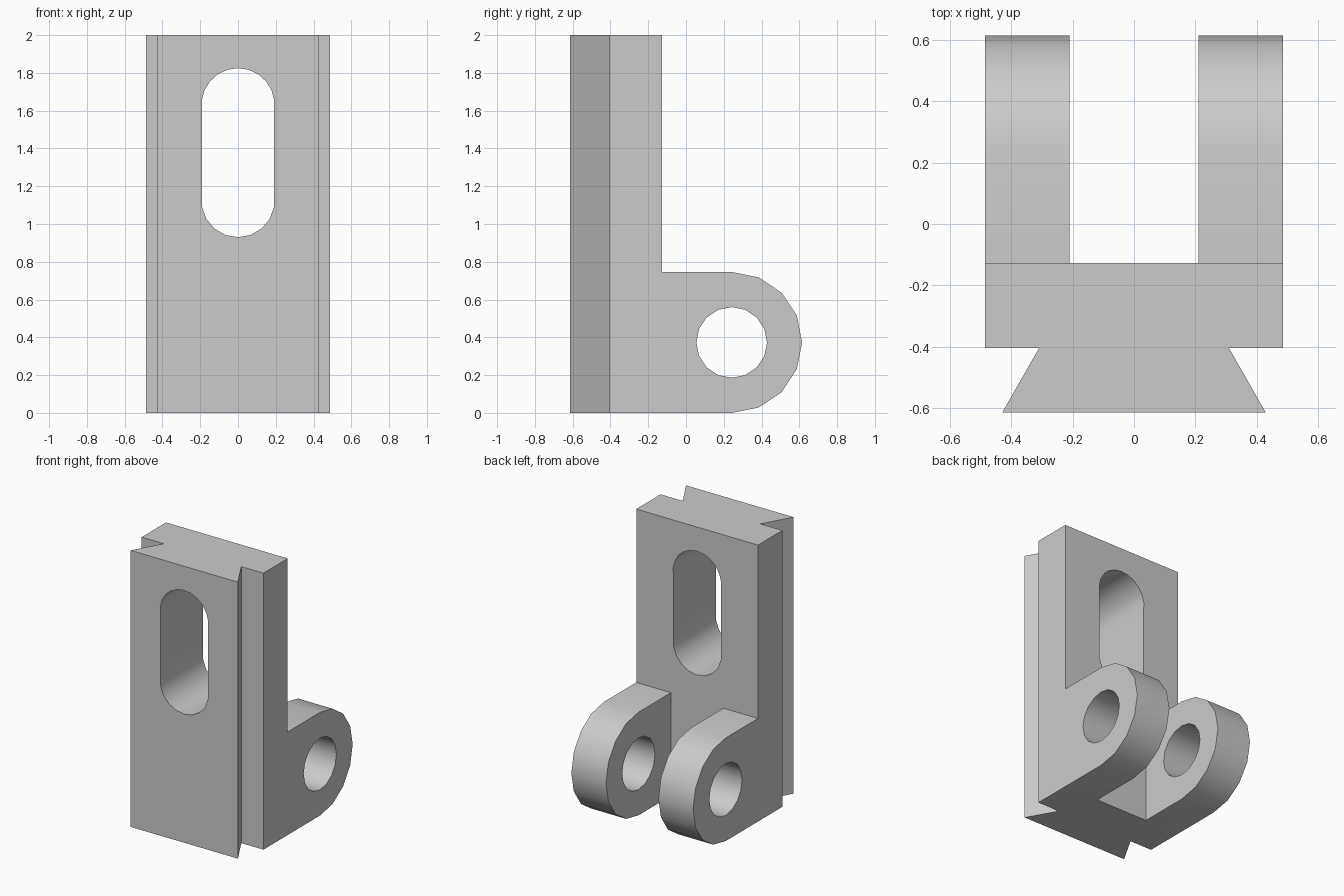
import bpy
import bmesh
from math import cos, sin, radians

cube = bpy.data.objects.get("Cube")
if cube:
    bpy.data.objects.remove(cube, do_unlink=True)

grey = bpy.data.materials.new("plain grey")
grey.use_nodes = True
colour = (0.6, 0.6, 0.6, 1)
grey.diffuse_color = colour
grey.node_tree.nodes["Principled BSDF"].inputs["Base Color"].default_value = colour


def arc(cx, cy, r, start, end, steps):
    """Points on a circular arc, angles in degrees."""
    angles = [radians(start + (end - start) * i / steps) for i in range(steps + 1)]
    return [(cx + r * cos(a), cy + r * sin(a)) for a in angles]


def prism(name, outline, axis, low, high):
    """Extrude a 2D outline along one axis."""
    place = {"x": lambda p: (low, p[0], p[1]),
             "y": lambda p: (p[0], low, p[1]),
             "z": lambda p: (p[0], p[1], low)}[axis]
    bm = bmesh.new()
    face = bm.faces.new([bm.verts.new(place(p)) for p in outline])
    extruded = bmesh.ops.extrude_face_region(bm, geom=[face])["geom"]
    shift = [high - low if a == axis else 0 for a in "xyz"]
    bmesh.ops.translate(bm, vec=shift,
                        verts=[v for v in extruded if isinstance(v, bmesh.types.BMVert)])
    bmesh.ops.recalc_face_normals(bm, faces=bm.faces)
    mesh = bpy.data.meshes.new(name)
    bm.to_mesh(mesh)
    bm.free()
    mesh.materials.append(grey)
    obj = bpy.data.objects.new(name, mesh)
    bpy.context.collection.objects.link(obj)
    return obj


def cut(target, cutter):
    """Subtract a cutter and remove it."""
    cutter.hide_render = True
    mod = target.modifiers.new("cut", "BOOLEAN")
    mod.operation = "DIFFERENCE"
    mod.solver = "EXACT"
    mod.object = cutter
    bpy.context.view_layer.objects.active = target
    bpy.ops.object.modifier_apply(modifier=mod.name)
    bpy.data.objects.remove(cutter, do_unlink=True)


HALF, FRONT, STEP, BACK = 0.487, -0.615, -0.405, -0.127
PIN_Y, PIN_Z = 0.242, 0.373

# Bracket body: upright plate with a rounded foot, seen from the side
side = [(FRONT, 0)] + arc(PIN_Y, PIN_Z, PIN_Z, -90, 90, 8)
side += [(BACK, 2 * PIN_Z), (BACK, 2), (FRONT, 2)]
bracket = prism("slide_bracket", side, "x", -HALF, HALF)

# Gap between the two lugs
gap = [(-0.21, BACK), (0.21, BACK), (0.21, 1), (-0.21, 1)]
cut(bracket, prism("lug_gap", gap, "z", -0.2, 1))

# Dovetail flanks on both sides of the front
for s in (-1, 1):
    flank = [(s * 0.43, FRONT), (s * 0.31, STEP), (s * 0.7, STEP),
             (s * 0.7, FRONT - 0.1), (s * 0.487, FRONT - 0.1)]
    cut(bracket, prism("dovetail_flank", flank, "z", -0.2, 2.2))

# Pin hole through both lugs
hole = arc(PIN_Y, PIN_Z, 0.187, 0, 360, 16)[:-1]
cut(bracket, prism("pin_hole", hole, "x", -1, 1))

# Long slot through the plate
slot = arc(0, 1.632, 0.193, -10, 190, 12) + arc(0, 1.123, 0.193, 190, 350, 8)
cut(bracket, prism("plate_slot", slot, "y", -1, 0.2))

# Smooth the rounded faces, keep edges sharp
bpy.ops.object.select_all(action="DESELECT")
bracket.select_set(True)
bpy.context.view_layer.objects.active = bracket
bpy.ops.object.shade_smooth_by_angle(angle=radians(30))
